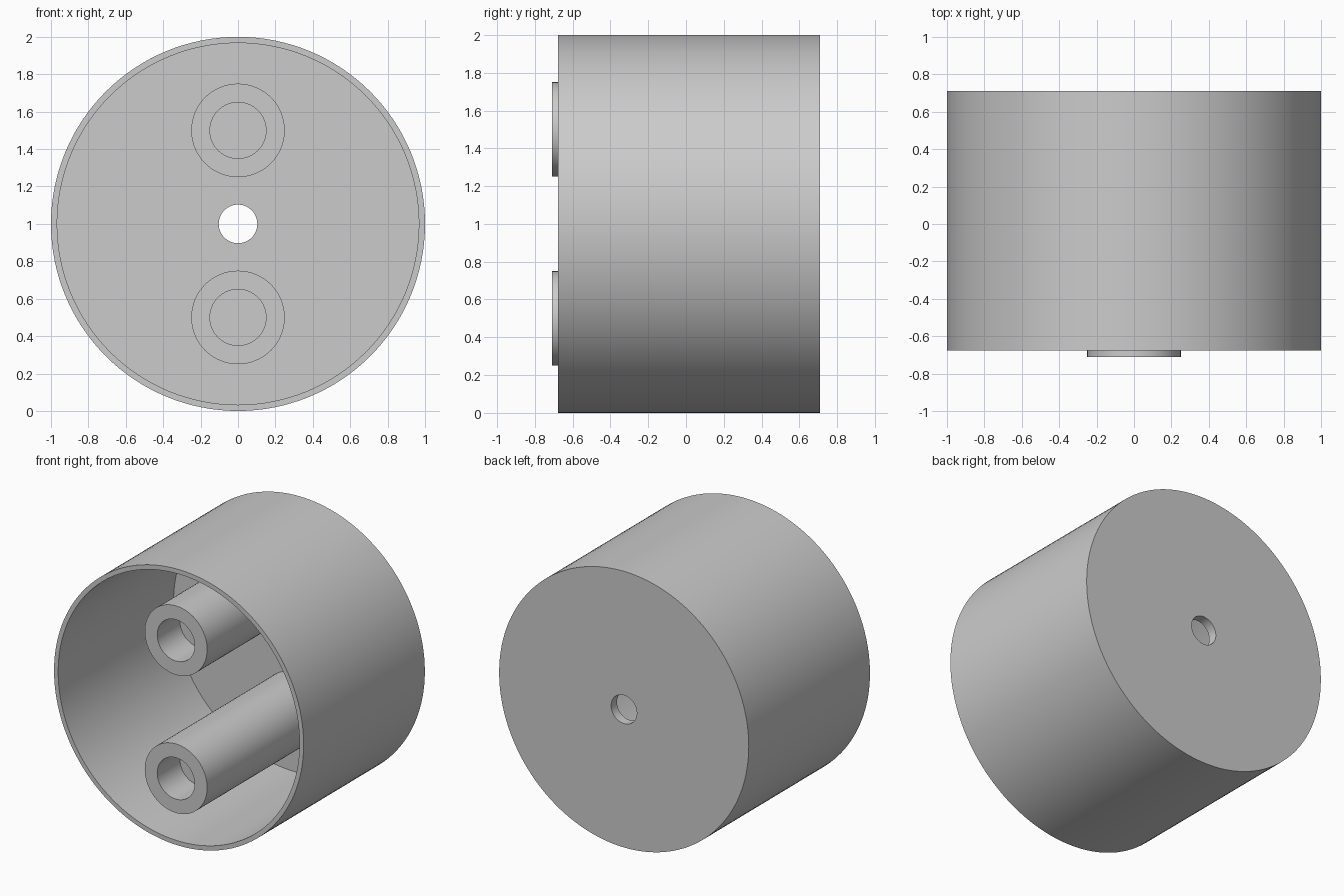
import bpy
import math
import bmesh
from mathutils import Matrix, Vector

cube = bpy.data.objects.get("Cube")
if cube:
    bpy.data.objects.remove(cube)

grey = bpy.data.materials.new("plain_grey")
grey.use_nodes = True
colour = (0.6, 0.6, 0.6, 1)
grey.diffuse_color = colour
grey.node_tree.nodes["Principled BSDF"].inputs["Base Color"].default_value = colour

FRONT, BACK = -0.71, 0.71
RIM = FRONT + 0.033
FLOOR = BACK - 0.067


def lathe(name, profile, height, steps):
    """Spin a (radius, y) profile around the front-to-back axis at a height."""
    bm = bmesh.new()
    verts = [bm.verts.new((r, y, 0)) for r, y in profile]
    edges = [bm.edges.new(pair) for pair in zip(verts, verts[1:])]
    bmesh.ops.spin(bm, geom=verts + edges, cent=(0, 0, 0), axis=(0, 1, 0),
                   angle=math.tau, steps=steps)
    bmesh.ops.remove_doubles(bm, verts=bm.verts, dist=1e-4)
    bmesh.ops.recalc_face_normals(bm, faces=bm.faces)
    bmesh.ops.transform(bm, matrix=Matrix.Translation(Vector((0, 0, height))), verts=bm.verts)
    mesh = bpy.data.meshes.new(name)
    bm.to_mesh(mesh)
    bm.free()
    mesh.materials.append(grey)
    obj = bpy.data.objects.new(name, mesh)
    bpy.context.collection.objects.link(obj)
    bpy.ops.object.select_all(action="DESELECT")
    obj.select_set(True)
    bpy.context.view_layer.objects.active = obj
    bpy.ops.object.shade_smooth_by_angle(angle=math.radians(30))
    return obj


# Open cup with a hole through its back wall
HOLE = 0.103
lathe("round_housing", [(HOLE, BACK), (1, BACK), (1, RIM), (0.967, RIM),
                        (0.967, FLOOR), (HOLE, FLOOR), (HOLE, BACK)], 1, 128)

# Two posts with blind screw bores, standing just proud of the rim
for name, height in (("upper_post", 1.5), ("lower_post", 0.5)):
    lathe(name, [(0.25, FLOOR), (0.25, FRONT), (0.15, FRONT),
                 (0.15, FRONT + 0.26), (0, FRONT + 0.26)], height, 64)
